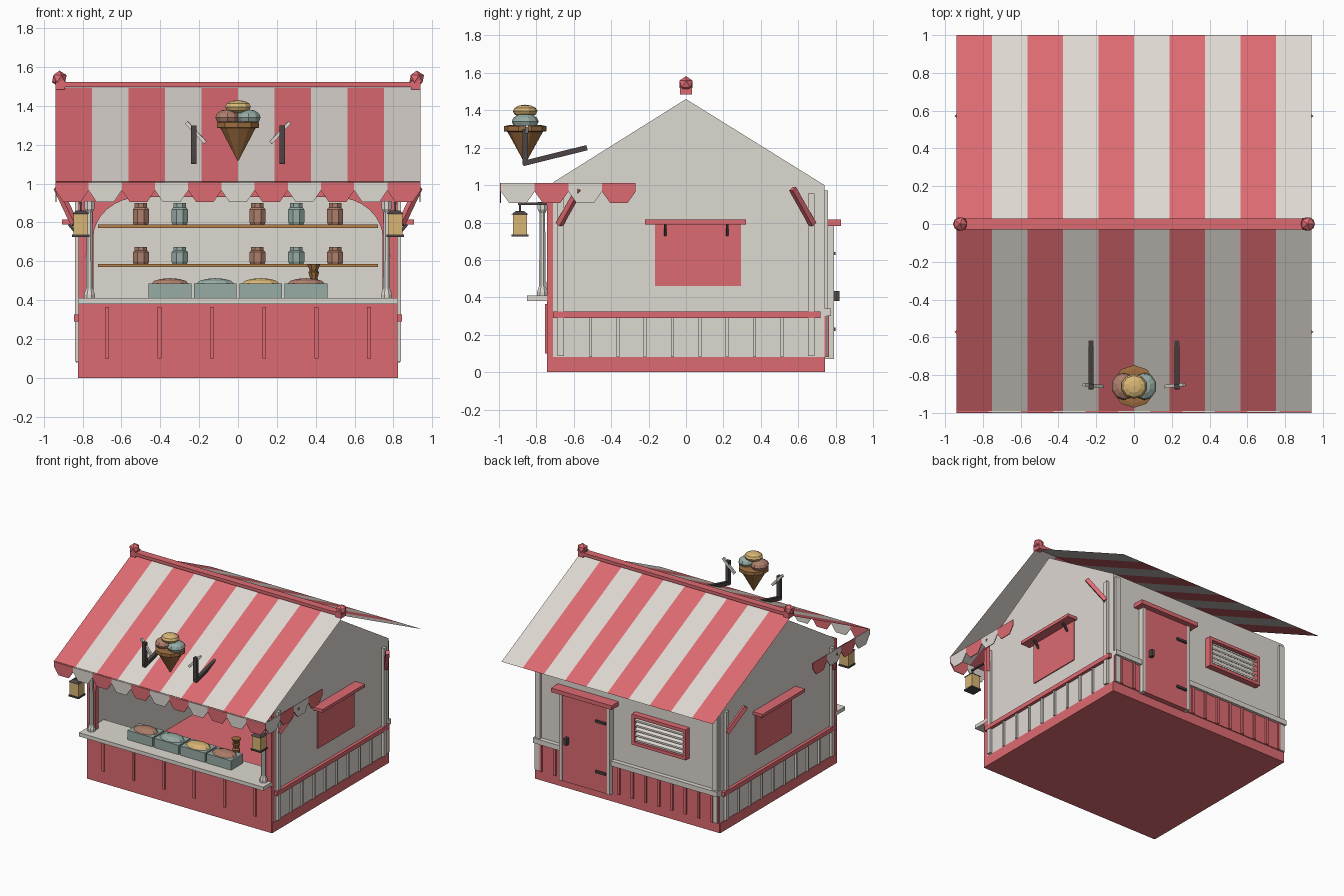
import bpy, bmesh, math
from mathutils import Vector

cube = bpy.data.objects.get("Cube")
if cube:
    bpy.data.objects.remove(cube, do_unlink=True)


def material(name, r, g, b):
    m = bpy.data.materials.new(name)
    m.use_nodes = True
    m.diffuse_color = (r, g, b, 1)
    m.node_tree.nodes["Principled BSDF"].inputs["Base Color"].default_value = (r, g, b, 1)
    return m


red = material("coral_red", .73, .147, .17)
white = material("warm_white", .73, .69, .64)
dark = material("dark_iron", .075, .06, .06)
teal = material("mint_grey", .31, .41, .375)
pink = material("cocoa_pink", .42, .21, .147)
amber = material("vanilla_amber", .69, .47, .18)
wafer = material("wafer_brown", .34, .155, .05)
wood = material("shelf_wood", .47, .22, .07)


def finish(name, bm, *mats, fix=True):
    if fix:
        bmesh.ops.recalc_face_normals(bm, faces=bm.faces[:])
    mesh = bpy.data.meshes.new(name)
    bm.to_mesh(mesh)
    bm.free()
    for m in mats:
        mesh.materials.append(m)
    ob = bpy.data.objects.new(name, mesh)
    bpy.context.collection.objects.link(ob)
    return ob


def box(name, mat, xs, ys, zs):
    bm = bmesh.new()
    bmesh.ops.create_cube(bm, size=1)
    for v in bm.verts:
        for i, (lo, hi) in enumerate((xs, ys, zs)):
            v.co[i] = lo if v.co[i] < 0 else hi
    return finish(name, bm, mat)


def mirrored(side, lo, hi):
    return sorted((side * lo, side * hi))


def prism(name, mat, points, axis, lo, hi):
    """Extrude an outline of (u, z) points along x or y."""
    bm = bmesh.new()
    place = (lambda d, u, z: (d, u, z)) if axis == "x" else (lambda d, u, z: (u, d, z))
    face = bm.faces.new([bm.verts.new(place(lo, u, z)) for u, z in points])
    new = bmesh.ops.extrude_face_region(bm, geom=[face])["geom"]
    shift = Vector(place(hi - lo, 0, 0))
    bmesh.ops.translate(bm, vec=shift, verts=[g for g in new if isinstance(g, bmesh.types.BMVert)])
    return finish(name, bm, mat)


def bar(name, mat, start, end, width):
    start, end = Vector(start), Vector(end)
    ob = box(name, mat, (-width / 2, width / 2), (-width / 2, width / 2), (0, (end - start).length))
    ob.rotation_euler = (end - start).to_track_quat("Z", "Y").to_euler()
    ob.location = start
    return ob


def lathe(name, mat, profile, at, sides=8):
    bm = bmesh.new()
    rings = []
    for r, z in profile:
        angles = [math.tau * (k + .5) / sides for k in range(sides)]
        rings.append([bm.verts.new((r * math.cos(a), r * math.sin(a), z)) for a in angles])
    for low, high in zip(rings, rings[1:]):
        for k in range(sides):
            n = (k + 1) % sides
            bm.faces.new((low[k], low[n], high[n], high[k]))
    bm.faces.new(rings[0])
    bm.faces.new(rings[-1])
    ob = finish(name, bm, mat)
    ob.location = at
    return ob


def scoop(name, mat, at, size):
    bm = bmesh.new()
    bmesh.ops.create_uvsphere(bm, u_segments=10, v_segments=6, radius=1)
    bmesh.ops.scale(bm, vec=size, verts=bm.verts)
    ob = finish(name, bm, mat)
    ob.location = at


W, D = .82, .74      # half width and half depth of the walls
RX, EAVE, RIDGE = .94, 1.005, 1.495

# Floor, back wall and front panels
box("floor", red, (-W, W), (-D, D), (0, .02))
box("back_wall", white, (-W, W), (D - .02, D), (.02, 1))
box("back_base", red, (-W, W), (D, D + .004), (0, .08))
box("counter_front", red, (-W, W), (-D - .004, -.71), (0, .38))
for x in (.135, .405, .675):
    for side in (-1, 1):
        box("counter_batten", red, mirrored(side, x - .01, x + .01), (-D - .014, -D), (.1, .365))
arch = [(.5 + .245 * math.cos(a), .72 + .21 * math.sin(a)) for a in (math.pi / 16 * k for k in range(9))]
half = [(W, .38), (.745, .38)] + arch
outline = half + [(-x, z) for x, z in reversed(half)] + [(-W, 1), (W, 1)]
prism("front_arch", red, outline, "y", -D - .004, -.71)

# Side walls with gables, battens, windows and braces
for side in (-1, 1):
    def out(lo, hi):
        return mirrored(side, W + lo, W + hi)
    gable = [(-.71, .02), (D, .02), (D, 1), (0, 1.46), (-.71, 1.015)]
    prism("side_wall", white, gable, "x", *out(-.02, 0))
    box("side_base", red, out(-.01, .004), (-D, D), (0, .08))
    box("side_rail", red, out(0, .025), (-.71, .72), (.29, .325))
    for k in range(8):
        y = -.51 + .146 * k
        box("side_batten", white, out(0, .014), (y - .008, y + .008), (.08, .29))
    for y in (-.67, .67):
        box("side_post", white, out(0, .02), (y - .018, y + .018), (.085, .955))
        end = .57 if y > 0 else -.57
        bar("eave_brace", red, (side * .84, y * 1.01, .79), (side * .93, end, .98), .03)
    box("side_window", red, out(0, .008), (-.165, .295), (.46, .8))
    box("window_awning", red, out(0, .085), (-.22, .32), (.79, .815))
    for y in (-.11, .22):
        bar("awning_support", dark, (side * W, y, .73), (side * (W + .05), y, .79), .014)
    box("back_corner_post", white, mirrored(side, .765, .81), (D, D + .02), (.08, .97))

    # Column and lantern at each end of the counter
    lathe("counter_column", white,
          [(.03, 0), (.03, .02), (.019, .05), (.016, .44), (.027, .46), (.027, .5)],
          (side * .765, -.768, .41))
    x, y = side * .81, -.888
    bar("lantern_arm", dark, (x, -D, .9), (x, y - .01, .9), .013)
    bar("lantern_hook", dark, (x, y, .9), (x, y, .85), .009)
    box("lantern_glass", amber, (x - .038, x + .038), (y - .038, y + .038), (.735, .845))
    box("lantern_foot", dark, (x - .045, x + .045), (y - .045, y + .045), (.725, .737))
    lathe("lantern_cap", dark, [(.064, 0), (.03, .018)], (x, y, .843), 4)

# Counter top, tubs and cone stack
box("counter_top", white, (-W, W), (-.85, -.56), (.38, .41))
for k, flavour in enumerate((pink, teal, amber, pink)):
    x = -.35 + k * .2335
    box("tub", teal, (x - .11, x + .11), (-.745, -.595), (.41, .485))
    scoop("tub_filling", flavour, (x, -.67, .485), (.1, .068, .028))
lathe("cone_stack", wafer,
      [(.018, 0), (.03, .09), (.02, .1), (.03, .135), (.022, .14), (.036, .175)], (.39, -.58, .41))

# Shelves and jars on the back wall
for z, stretch in ((.57, 1), (.772, 1.3)):
    box("shelf", wood, (-.72, .72), (.54, D - .02), (z, z + .017))
    for x, mat in ((-.5, pink), (-.3, teal), (.1, pink), (.3, teal), (.5, pink)):
        profile = [(.04, 0), (.045, .01), (.045, .06), (.035, .068), (.035, .086)]
        lathe("jar", mat, [(r, h * stretch) for r, h in profile], (x, .63, z + .017))

# Back door, vent and wainscot
box("back_door", red, (.15, .55), (D, .785), (.07, .79))
for lo, hi in ((.125, .15), (.55, .575)):
    box("door_frame", white, (lo, hi), (D, .79), (.07, .79))
box("door_canopy", red, (.08, .62), (D, .83), (.782, .815))
box("door_handle", dark, (.49, .515), (.785, .82), (.38, .435))
for z in (.22, .625):
    box("door_hinge", dark, (.16, .25), (.785, .8), (z, z + .018))
for lo, hi in ((-W, .125), (.575, W)):
    box("back_wainscot", red, (lo, hi), (D, D + .012), (.08, .3))
    box("back_rail", white, (lo, hi), (D, D + .035), (.3, .34))
    count = max(2, round((hi - lo) / .12))
    for k in range(count):
        x = lo + (hi - lo) * (k + .5) / count
        box("back_batten", red, (x - .01, x + .01), (D, D + .025), (.08, .3))
for lo, hi in ((.53, .555), (.75, .775)):
    box("vent_frame", red, (-.55, -.07), (D, .79), (lo, hi))
for lo in (-.55, -.095):
    box("vent_frame_side", red, (lo, lo + .025), (D, .79), (.53, .775))
for k in range(5):
    z = .562 + k * .039
    prism("vent_slat", white, [(D, z + .03), (.782, z), (.782, z + .014), (D, z + .036)], "x", -.525, -.095)

# Striped roof of two sheets
bm = bmesh.new()
stripes = 10
for k in range(stripes):
    x0, x1 = (-RX + 2 * RX * n / stripes for n in (k, k + 1))
    for y in (-1, 1):
        corners = [(x0, 0, RIDGE), (x1, 0, RIDGE), (x1, y, EAVE), (x0, y, EAVE)]
        face = bm.faces.new([bm.verts.new(c) for c in corners])
        face.material_index = k % 2
        face.normal_update()
        if face.normal.z < 0:
            face.normal_flip()
finish("striped_roof", bm, red, white, fix=False)
box("ridge_beam", red, (-RX, RX), (-.03, .03), (1.497, 1.522))
for side in (-1, 1):
    box("finial_base", red, mirrored(side, .89, RX), (-.032, .032), (1.485, 1.53))
    bm = bmesh.new()
    bmesh.ops.create_icosphere(bm, subdivisions=1, radius=.042)
    finish("ridge_finial", bm, red).location = (side * .92, 0, 1.54)


# Scalloped valance along the front and the front half of the sides
def scallop(mat, lo, hi, axis, d0, d1):
    cut = (hi - lo) * .24
    shape = [(lo, 1.01), (lo, .965), (lo + cut, .905), (hi - cut, .905), (hi, .965), (hi, 1.01)]
    prism("valance_scallop", mat, shape, axis, d0, d1)


step = 2 * RX / 11
for k in range(11):
    scallop((red, white)[k % 2], -RX + k * step, -RX + (k + 1) * step, "y", -.995, -.989)
for side in (-1, 1):
    for k in range(4):
        scallop((white, red)[k % 2], -.989 + k * .18, -.809 + k * .18, "x",
                *mirrored(side, RX - .006, RX))

# Ice cream sign with its brackets
SY = -.86
lathe("sign_cone", wafer, [(.004, 0), (.095, .165), (.113, .168), (.113, .195), (.09, .2)], (0, SY, 1.12), 10)
scoop("sign_scoop_left", pink, (-.055, SY, 1.34), (.065, .072, .042))
scoop("sign_scoop_right", teal, (.055, SY, 1.34), (.065, .072, .042))
scoop("sign_scoop_top", amber, (0, SY, 1.395), (.07, .066, .035))
for side in (-1, 1):
    x = side * .228
    bar("sign_arm", dark, (x, SY - .012, 1.115), (x, -.53, 1.2), .028)
    bar("sign_upright", dark, (x, SY, 1.11), (x, SY, 1.3), .028)
    bar("sign_rod", white, (side * .265, SY + .01, 1.315), (side * .168, SY, 1.21), .018)
